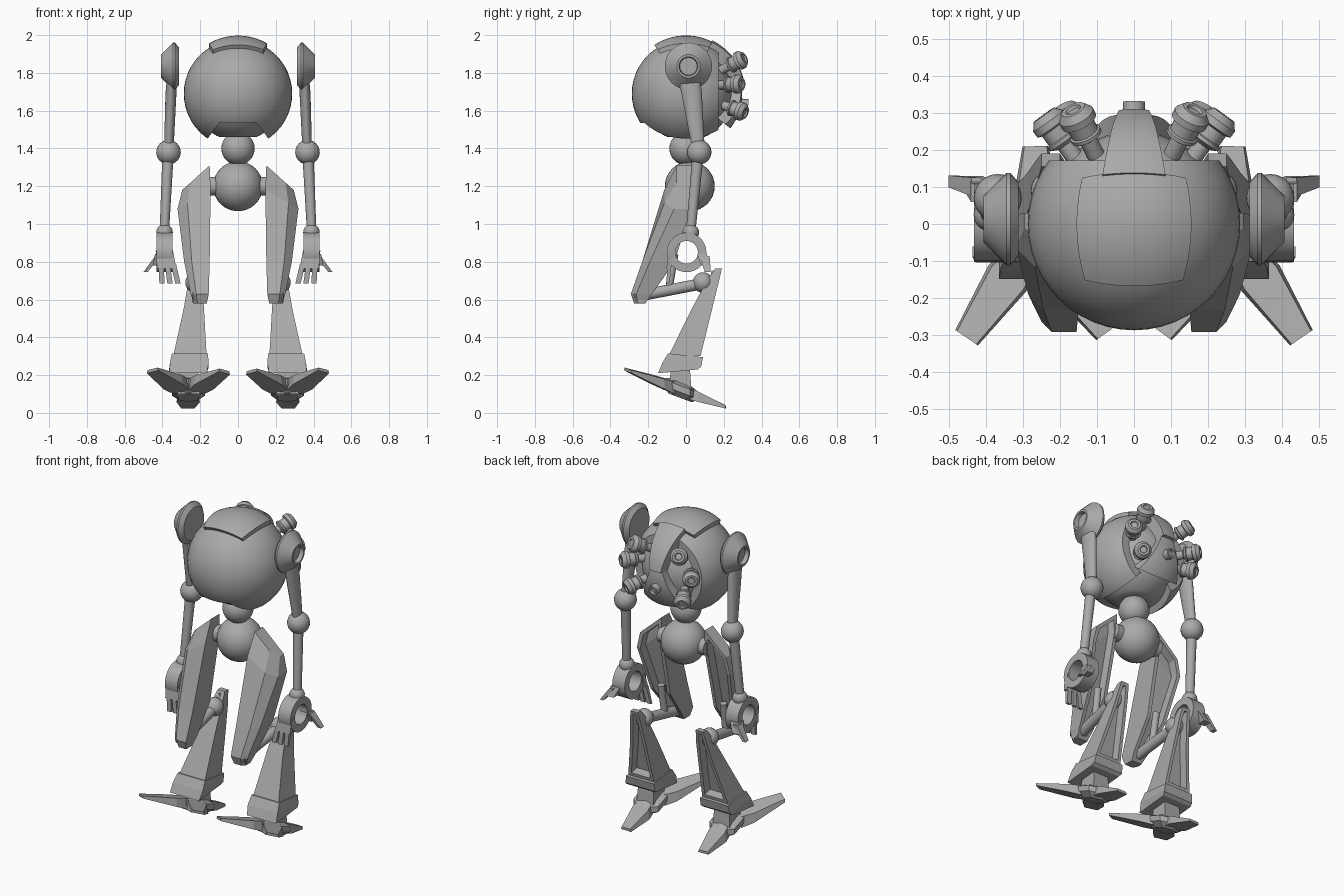
import bpy, bmesh, math
from mathutils import Vector

if "Cube" in bpy.data.objects:
    bpy.data.objects.remove(bpy.data.objects["Cube"])

grey = bpy.data.materials.new("plain_grey")
grey.diffuse_color = (0.4, 0.4, 0.4, 1)
grey.use_nodes = True
grey.node_tree.nodes["Principled BSDF"].inputs["Base Color"].default_value = grey.diffuse_color


def finish(name, bm, mirror=False, smooth=True):
    bmesh.ops.recalc_face_normals(bm, faces=bm.faces)
    me = bpy.data.meshes.new(name)
    bm.to_mesh(me)
    bm.free()
    ob = bpy.data.objects.new(name, me)
    bpy.context.collection.objects.link(ob)
    me.materials.append(grey)
    if mirror:
        ob.modifiers.new("mirror", 'MIRROR').use_mirror_merge = False
    if smooth:
        bpy.ops.object.select_all(action='DESELECT')
        ob.select_set(True)
        bpy.context.view_layer.objects.active = ob
        bpy.ops.object.shade_smooth_by_angle(angle=math.radians(35))
    return ob


def loft(name, rings, mirror=False, smooth=False, recess=None, closed=False):
    """Skin rings of points; recess = (edge index, border, depth) sinks one side."""
    bm = bmesh.new()
    vs = [[bm.verts.new(p) for p in r] for r in rings]
    n, panel = len(vs[0]), []
    pairs = list(zip(vs, vs[1:])) + ([(vs[-1], vs[0])] if closed else [])
    for a, b in pairs:
        for i in range(n):
            f = bm.faces.new((a[i], a[(i + 1) % n], b[(i + 1) % n], b[i]))
            if recess and i == recess[0]:
                panel.append(f)
    if not closed:
        bm.faces.new(vs[0][::-1])
        bm.faces.new(vs[-1])
    bmesh.ops.recalc_face_normals(bm, faces=bm.faces)
    if recess:
        bmesh.ops.inset_region(bm, faces=panel, thickness=recess[1], use_even_offset=True)
        bmesh.ops.inset_region(bm, faces=panel, thickness=0.004, depth=-recess[2])
    return finish(name, bm, mirror, smooth)


def lathe(name, profile, origin, axis, mirror=False, seg=24, closed=False):
    """Turn (radius, height) points about an axis."""
    q, o = Vector(axis).to_track_quat('Z', 'Y'), Vector(origin)
    rings = [[o + q @ Vector((r * math.cos(t), r * math.sin(t), h))
              for t in (2 * math.pi * k / seg for k in range(seg))] for r, h in profile]
    return loft(name, rings, mirror, True, closed=closed)


def rod(name, a, b, r0, r1, mirror=True):
    d = Vector(b) - Vector(a)
    return lathe(name, [(r0, 0), (r1, d.length)], a, d, mirror)


def ball(name, c, r, mirror=False, seg=32):
    bm = bmesh.new()
    bmesh.ops.create_uvsphere(bm, u_segments=seg, v_segments=seg // 2, radius=r)
    bmesh.ops.translate(bm, verts=bm.verts, vec=c)
    return finish(name, bm, mirror)


def cut(bm, co, no):
    geom = bm.verts[:] + bm.edges[:] + bm.faces[:]
    res = bmesh.ops.bisect_plane(bm, geom=geom, plane_co=co, plane_no=no, clear_outer=True)
    edges = [e for e in res['geom_cut'] if isinstance(e, bmesh.types.BMEdge)]
    bmesh.ops.holes_fill(bm, edges=edges)


HEAD = Vector((0, 0, 1.69))


def curved_plate(name, stations, r0, r1, nx=10):
    """Plate hugging the head; stations = (angle from the crown, half width)."""
    rings = []
    for deg, w in stations:
        a = math.radians(deg)

        def pt(x, r):
            k = math.sqrt(r * r - x * x)
            return HEAD + Vector((x, k * math.sin(a), k * math.cos(a)))
        xs = [w * (2 * i / nx - 1) for i in range(nx + 1)]
        rings.append([pt(x, r1) for x in xs] + [pt(x, r0) for x in reversed(xs)])
    return loft(name, rings, smooth=True)


# Head shell, open at the back and notched below
bm = bmesh.new()
bmesh.ops.create_uvsphere(bm, u_segments=48, v_segments=24, radius=0.287)
bmesh.ops.translate(bm, verts=bm.verts, vec=HEAD)
cut(bm, (0, 0.172, 0), (0, 1, 0))
shell = finish("head_shell", bm)
notch = loft("notch_cutter", [[(x, y, z) for x, z in ((-0.25, 1.33), (-0.1, 1.535), (0.1, 1.535), (0.25, 1.33))]
                              for y in (-0.5, 0.5)])
notch.hide_render = True
notch.hide_viewport = True
mod = shell.modifiers.new("notch", 'BOOLEAN')
mod.operation, mod.object, mod.solver = 'DIFFERENCE', notch, 'EXACT'

# Inner head core with a flat base
bm = bmesh.new()
bmesh.ops.create_uvsphere(bm, u_segments=40, v_segments=20, radius=0.25)
bmesh.ops.translate(bm, verts=bm.verts, vec=HEAD)
cut(bm, (0, 0, 1.46), (0, 0, -1))
finish("head_core", bm)

# Crown plate, its tail and the lower back plate
curved_plate("crown_plate", [(a, 0.155 - 0.022 * (a / 33) ** 2) for a in range(-33, 28, 6)], 0.28, 0.308)
curved_plate("crown_tail", [(26 + 6 * i, 0.085 - 0.045 * i / 9) for i in range(10)], 0.24, 0.315)
curved_plate("back_plate", [(80 + 6 * i, 0.04 + 0.1 * i / 8) for i in range(9)], 0.24, 0.298)

# Thrusters
NOZZLE = [(0.024, -0.04), (0.024, 0.06), (0.044, 0.07), (0.044, 0.08), (0.038, 0.083), (0.038, 0.115),
          (0.05, 0.12), (0.05, 0.14), (0.034, 0.16), (0.022, 0.16), (0.018, 0.152)]
for name, a, b in (("upper_thruster", (0.1, 0.18, 1.81), (0.165, 0.31, 1.88)),
                   ("middle_thruster", (0.15, 0.165, 1.735), (0.24, 0.29, 1.742)),
                   ("lower_thruster", (0.12, 0.18, 1.635), (0.19, 0.31, 1.59))):
    lathe(name, NOZZLE, a, Vector(b) - Vector(a), True)
lathe("centre_nozzle", [(0.04, 0), (0.03, 0.04), (0.03, 0.1), (0.02, 0.1), (0.02, 0.08)],
      (0, 0.23, 1.64), (0, 1, -0.1))

# Neck, pelvis and hip axle
ball("neck_ball", (0, 0, 1.4), 0.088)
ball("pelvis_ball", (0, 0.02, 1.2), 0.132)
lathe("hip_axle", [(0.05, 0), (0.05, 0.06)], (0.1, 0.01, 1.2), (1, 0, 0), True)

# Arms
lathe("shoulder_disc", [(0.1, 0), (0.125, 0.022), (0.125, 0.032), (0.062, 0.095), (0.05, 0.095), (0.046, 0.07)],
      (0.312, 0.013, 1.835), (1, 0, 0), True, 32)


def oval(c, rx, ry, n=20):
    return [(c[0] + rx * math.cos(2 * math.pi * k / n), c[1] + ry * math.sin(2 * math.pi * k / n), c[2])
            for k in range(n)]


loft("upper_arm", [oval((0.35, 0.015, 1.78), 0.026, 0.06), oval((0.355, 0.03, 1.69), 0.029, 0.054),
                   oval((0.367, 0.068, 1.38), 0.025, 0.032)], True, True)
ball("elbow_ball", (0.368, 0.07, 1.38), 0.065, True, 24)
rod("forearm", (0.37, 0.065, 1.38), (0.39, 0.025, 0.96), 0.03, 0.025)
ball("wrist_ball", (0.389, 0.025, 0.955), 0.044, True, 20)
lathe("hand_ring", [(0.06, 0), (0.105, 0), (0.105, 0.085), (0.06, 0.085)], (0.347, 0.003, 0.85),
      (1, 0, 0), True, 28, True)


def beam(name, a, b, size0, size1):
    """Tapered box; sizes are (x, y) half widths."""
    loft(name, [[(p[0] + i * s[0], p[1] + j * s[1], p[2]) for i, j in ((-1, -1), (1, -1), (1, 1), (-1, 1))]
                for p, s in ((a, size0), (b, size1))], True)


beam("palm", (0.39, -0.075, 0.86), (0.378, -0.092, 0.765), (0.046, 0.014), (0.05, 0.012))
for i, (x0, x1) in enumerate(((0.342, 0.318), (0.374, 0.36), (0.408, 0.402))):
    beam(f"finger_{i + 1}", (x0, -0.088, 0.79), (x1, -0.095, 0.685), (0.014, 0.012), (0.014, 0.008))
beam("thumb_base", (0.41, 0.085, 0.84), (0.43, 0.105, 0.78), (0.03, 0.025), (0.022, 0.025))
beam("thumb", (0.425, 0.1, 0.83), (0.49, 0.115, 0.745), (0.014, 0.025), (0.011, 0.016))


# Thighs, hollowed at the back
def thigh(zi, zo, xi, xo, yf, yb):
    c = 0.3 * (xo - xi)
    return [(xi, yf, zi), (xo - c, yf, zo + (zi - zo) * 0.3), (xo, min(yf + c, (yf + yb) / 2), zo),
            (xo, yb, zo), (xi, yb, zi)]


loft("thigh", [thigh(1.31, 1.18, 0.15, 0.295, -0.05, 0.03), thigh(1.18, 1.08, 0.145, 0.32, -0.115, 0.025),
               thigh(0.8, 0.8, 0.15, 0.285, -0.232, -0.06), thigh(0.63, 0.63, 0.155, 0.25, -0.292, -0.18),
               thigh(0.58, 0.58, 0.165, 0.235, -0.275, -0.215)], True, recess=(3, 0.022, 0.05))

# Knee linkage
ball("rear_knee_ball", (0.225, 0.09, 0.69), 0.054, True, 24)
rod("knee_rod", (0.225, 0.09, 0.685), (0.205, -0.22, 0.625), 0.03, 0.03)
rod("front_knee_pin", (0.165, -0.235, 0.625), (0.24, -0.235, 0.625), 0.04, 0.04)
rod("thigh_strut", (0.21, -0.09, 0.66), (0.215, -0.06, 0.84), 0.02, 0.02)


# Shins, hollowed at the back, with ankle collars
def box_ring(z, x0, x1, y0, y1, slope=0):
    return [(x0, y0, z), (x1, y0, z), (x1, y1, z + slope), (x0, y1, z + slope)]


loft("shin", [box_ring(0.765, 0.2, 0.25, 0.155, 0.19), box_ring(0.7, 0.19, 0.262, 0.11, 0.175),
              box_ring(0.55, 0.18, 0.288, 0.03, 0.138), box_ring(0.3, 0.166, 0.343, -0.093, 0.077)],
     True, recess=(2, 0.02, 0.05))
loft("ankle_collar", [box_ring(0.315, 0.16, 0.35, -0.095, 0.09, -0.02),
                      box_ring(0.265, 0.155, 0.36, -0.125, 0.08, -0.02),
                      box_ring(0.21, 0.165, 0.365, -0.148, 0.062, 0.02)], True)
beam("ankle_post", (0.262, -0.03, 0.25), (0.262, -0.03, 0.1), (0.05, 0.05), (0.06, 0.06))

# Feet: hub and three toes on a plane rising toward the front
FOOT = Vector((0.262, -0.03, 0))


def on_foot(p, h):
    return (p.x, p.y, 0.118 - 0.375 * p.y + h)


loft("foot_hub", [[on_foot(FOOT + Vector((r * math.cos(t), r * math.sin(t), 0)), h)
                   for t in (math.pi * (k + 0.5) / 3 for k in range(6))]
                  for r, h in ((0.055, 0.035), (0.1, 0.015), (0.1, -0.02), (0.06, -0.05))], True)
for name, tip, w in (("outer_toe", (0.452, -0.307), 0.037), ("inner_toe", (0.072, -0.292), 0.037),
                     ("heel_toe", (0.266, 0.21), 0.035)):
    d = Vector((tip[0], tip[1], 0)) - FOOT
    side = Vector((-d.y, d.x, 0)).normalized()
    rings = []
    for t, half, top, low in ((0.2, 0.05, 0.024, -0.04), (0.42, 0.062, 0.018, -0.035), (1, w, 0.0, -0.016)):
        c = FOOT + d * t
        rings.append([on_foot(c - side * half, low), on_foot(c + side * half, low),
                      on_foot(c + side * half * 0.85, top), on_foot(c - side * half * 0.85, top)])
    loft(name, rings, True)
